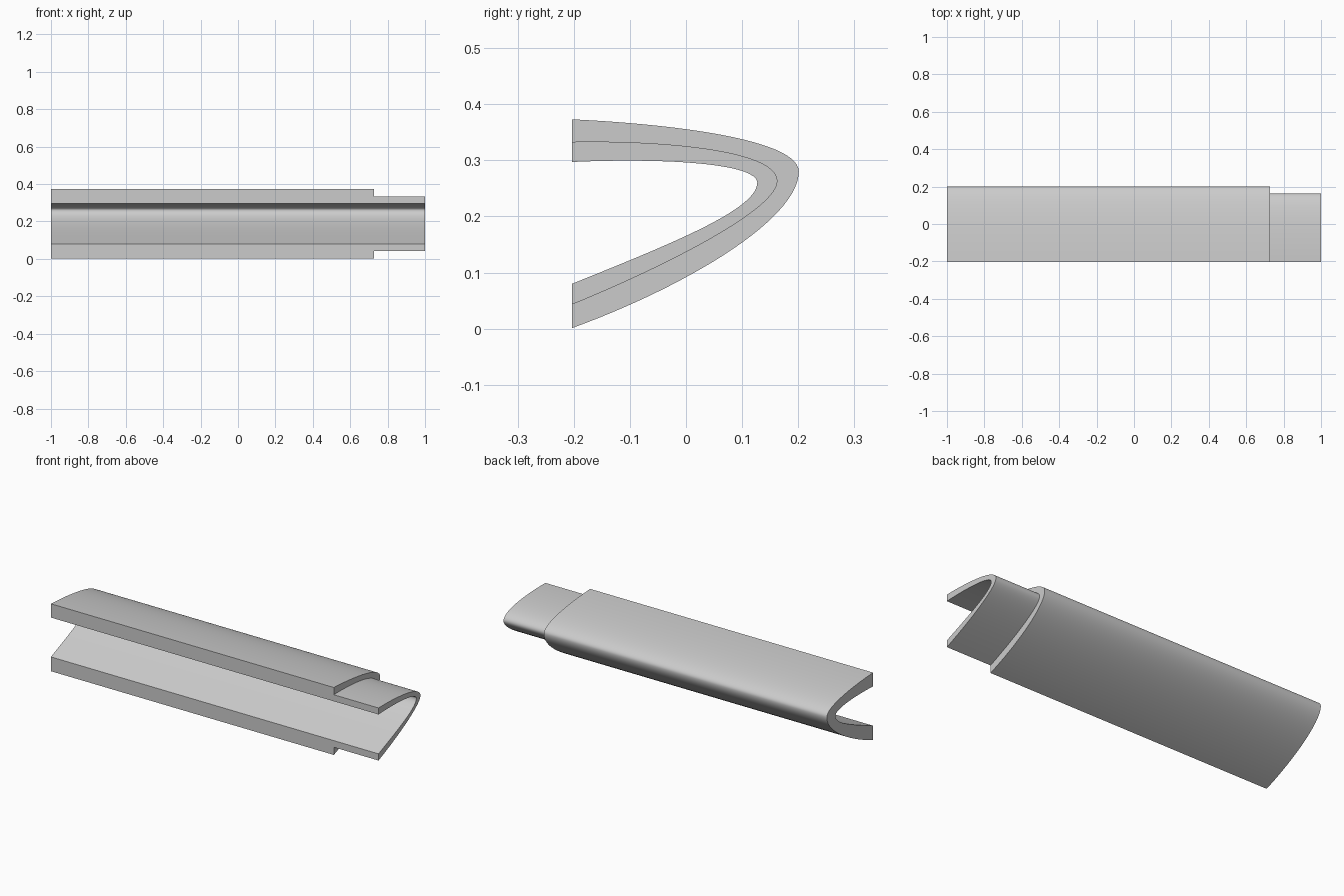
import bpy, bmesh
from math import radians
from mathutils import Vector
from mathutils.geometry import interpolate_bezier

cube = bpy.data.objects.get("Cube")
if cube:
    bpy.data.objects.remove(cube, do_unlink=True)

STEPS = 28
STEP_X = 0.727


def make_material(name, value):
    mat = bpy.data.materials.new(name)
    mat.use_nodes = True
    colour = (value, value, value, 1)
    mat.diffuse_color = colour
    mat.node_tree.nodes["Principled BSDF"].inputs["Base Color"].default_value = colour
    return mat


def hook(top, bottom):
    """Two Bezier arcs (y, z) that meet at the rounded nose."""
    upper = interpolate_bezier(*[Vector(p) for p in top], STEPS)
    lower = interpolate_bezier(*[Vector(p) for p in bottom], STEPS)
    return [(p.x, p.y) for p in upper + lower[1:]]


# Nested cross-section curves, each running from top edge to bottom edge
outer = hook([(-.203, .373), (-.03, .365), (.201, .338), (.201, .28)],
             [(.201, .28), (.201, .195), (0, .075), (-.203, .001)])
middle = hook([(-.203, .333), (-.05, .336), (.163, .32), (.163, .263)],
              [(.163, .263), (.163, .215), (-.02, .118), (-.203, .043)])
inner = hook([(-.203, .297), (-.06, .304), (.127, .297), (.127, .26)],
             [(.127, .26), (.127, .212), (-.03, .15), (-.203, .08)])

# Loft: full-thickness sleeve, shoulder, then the thinner tongue
bm = bmesh.new()
rings = []
for x, skin in ((-1, outer), (STEP_X, outer), (STEP_X, middle), (1, middle)):
    rings.append([bm.verts.new((x, y, z)) for y, z in skin + inner[::-1]])
count = len(rings[0])
for a, b in zip(rings, rings[1:]):
    for i in range(count):
        j = (i + 1) % count
        bm.faces.new((a[i], a[j], b[j], b[i]))

# End caps as strips between the skin and the inner curve
for ring in (rings[0], rings[-1]):
    for i in range(count // 2 - 1):
        bm.faces.new((ring[i], ring[i + 1], ring[count - 2 - i], ring[count - 1 - i]))

bmesh.ops.remove_doubles(bm, verts=bm.verts, dist=0.0001)
bmesh.ops.recalc_face_normals(bm, faces=bm.faces)
mesh = bpy.data.meshes.new("stepped_channel")
bm.to_mesh(mesh)
bm.free()
mesh.materials.append(make_material("plain grey", 0.6))

channel = bpy.data.objects.new("stepped_channel", mesh)
bpy.context.collection.objects.link(channel)
bpy.ops.object.select_all(action="DESELECT")
channel.select_set(True)
bpy.context.view_layer.objects.active = channel
bpy.ops.object.shade_smooth_by_angle(angle=radians(30))
